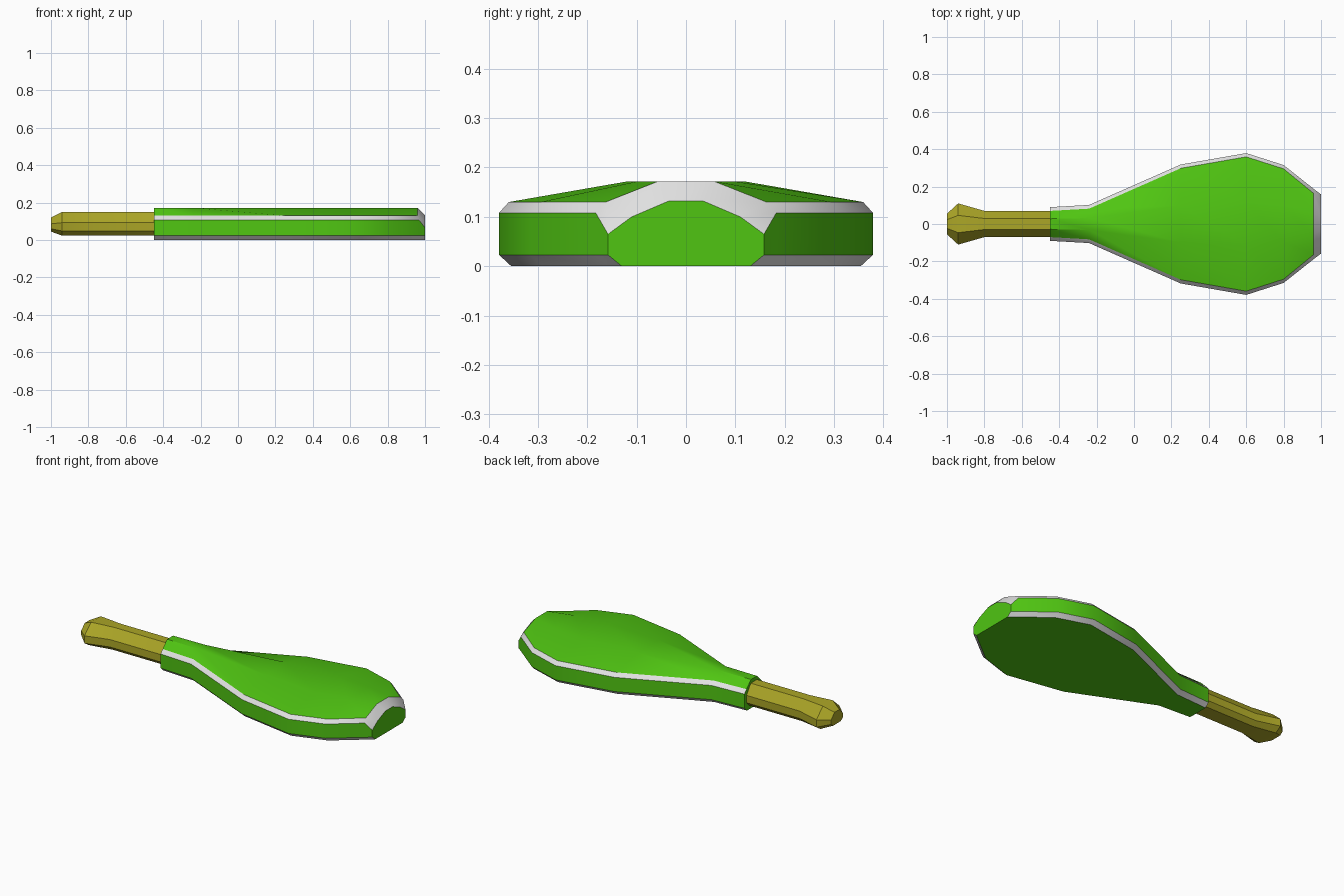
import bpy
import bmesh
import math

cube = bpy.data.objects.get("Cube")
if cube:
    bpy.data.objects.remove(cube, do_unlink=True)


def material(name, rgb):
    mat = bpy.data.materials.new(name)
    mat.use_nodes = True
    mat.diffuse_color = (*rgb, 1)
    mat.node_tree.nodes["Principled BSDF"].inputs["Base Color"].default_value = (*rgb, 1)
    return mat


green = material("bright green", (0.08, 0.56, 0.006))
white = material("trim white", (0.76, 0.76, 0.76))
olive = material("olive", (0.41, 0.38, 0.02))


def loft(name, sections, mats, rule):
    """Join mirrored half sections of (x, y, z), listed bottom to top, into a closed solid.
    rule(segment, strip) gives the material index of a side face."""
    bm = bmesh.new()
    rings = []
    for half in sections:
        ring = half + [(x, -y, z) for x, y, z in reversed(half)]
        rings.append([bm.verts.new(p) for p in ring])
    n = len(rings[0])
    for s, (a, b) in enumerate(zip(rings, rings[1:])):
        for i in range(n):
            j = (i + 1) % n
            face = bm.faces.new((a[i], a[j], b[j], b[i]))
            face.material_index = rule(s, min(i, n - 2 - i) if i < n - 1 else -1)
    bm.faces.new(rings[0])
    bm.faces.new(rings[-1])
    bmesh.ops.recalc_face_normals(bm, faces=bm.faces[:])
    mesh = bpy.data.meshes.new(name)
    bm.to_mesh(mesh)
    bm.free()
    for m in mats:
        mesh.materials.append(m)
    obj = bpy.data.objects.new(name, mesh)
    bpy.context.collection.objects.link(obj)
    bpy.ops.object.select_all(action='DESELECT')
    obj.select_set(True)
    bpy.context.view_layer.objects.active = obj
    bpy.ops.object.shade_smooth_by_angle(angle=math.radians(30))
    return obj


# Paddle body: outline stations (x, half width), chamfered rims, raised ridge
outline = [(-0.45, 0.09), (-0.24, 0.102), (0.25, 0.318), (0.6, 0.379),
           (0.8, 0.315), (0.967, 0.183)]
body = [[(x, w - 0.025, 0), (x, w, 0.023), (x, w, 0.108),
         (x - (0.006 if x > 0.9 else 0), w - 0.02, 0.13),
         (x - (0.008 if x > 0.9 else 0), w * 0.31, 0.172)] for x, w in outline]
body.append([(1, 0.13, 0), (1, 0.158, 0.023), (1, 0.158, 0.065),
             (1, 0.11, 0.1), (1, 0.035, 0.132)])


def body_rule(segment, strip):
    if strip in (0, 2):
        return 1                                    # rim chamfers
    return int(segment == len(outline) - 1 and strip > 1)   # tip chamfer


loft("paddle_body", body, [green, white], body_rule)

# Handle: eight-sided grip with a flared, chamfered pommel
grip = [(-1.0, 0.055, 0.045, 0.12), (-0.94, 0.11, 0.023, 0.15),
        (-0.8, 0.07, 0.023, 0.15), (-0.43, 0.07, 0.023, 0.15)]
handle = [[(x, w * 0.65, lo), (x, w, lo + (hi - lo) * 0.2),
           (x, w, lo + (hi - lo) * 0.55), (x, w * 0.42, hi)]
          for x, w, lo, hi in grip]
loft("handle", handle, [olive], lambda segment, strip: 0)
